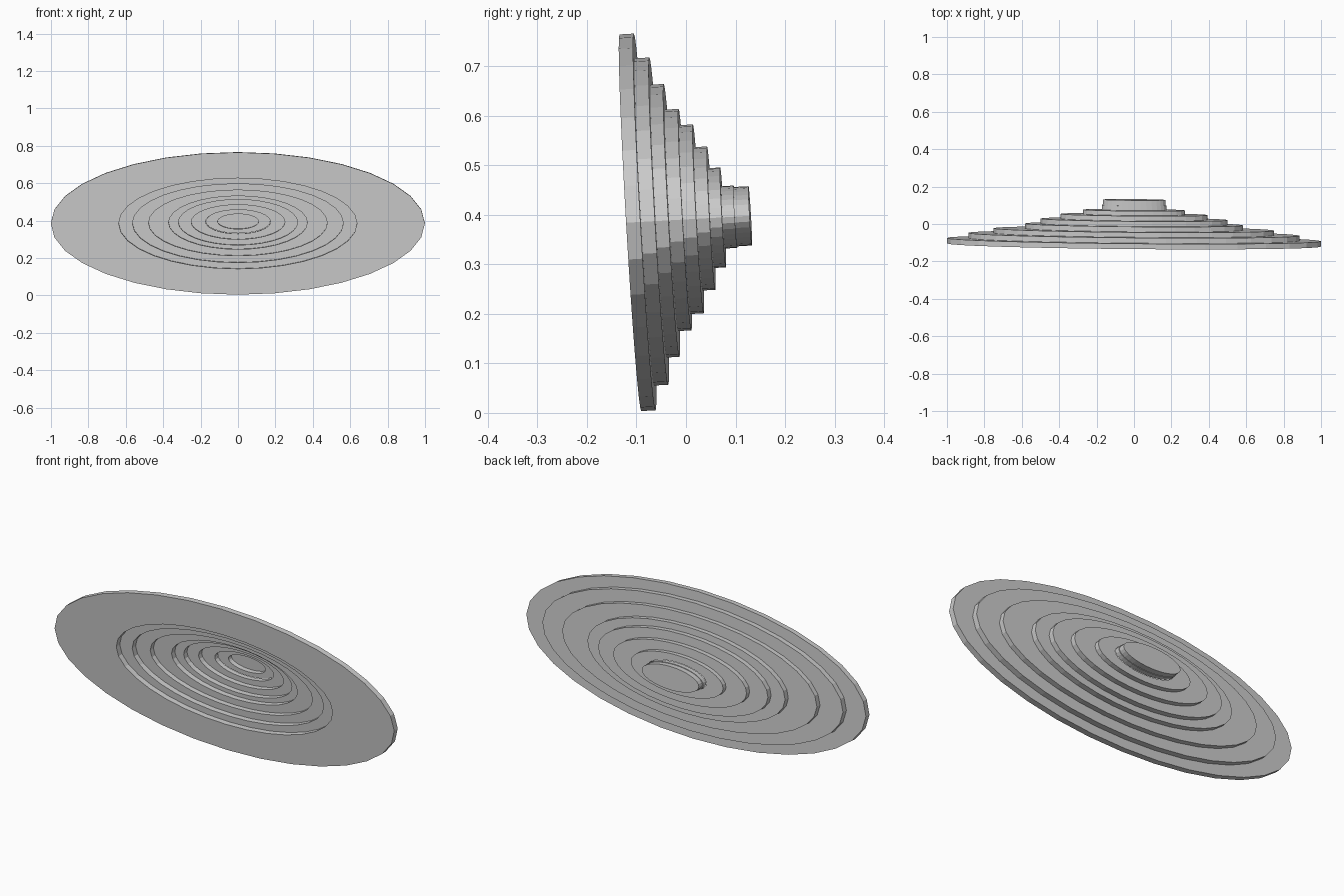
import bpy, bmesh
from math import sin, cos, pi, radians
from mathutils import Matrix, Vector

if "Cube" in bpy.data.objects:
    bpy.data.objects.remove(bpy.data.objects["Cube"])

SIDES = 32
HOLE = 0.637  # hole size relative to the outer size

# half width and half height of each stepped ring, front to back
SIZES = [(1.0, 0.381), (0.885, 0.331), (0.75, 0.276), (0.582, 0.224), (0.5, 0.191),
         (0.393, 0.145), (0.272, 0.101), (0.172, 0.063), (0.168, 0.060)]
# depth of the boundaries between rings
DEPTHS = [-0.1125, -0.0835, -0.055, -0.029, -0.002, 0.025, 0.051, 0.075, 0.100, 0.130]

# whole stack leans slightly forward and turns slightly
POSE = (Matrix.Translation((0, 0, 0.3905)) @ Matrix.Rotation(radians(-0.5), 4, 'Z')
        @ Matrix.Rotation(radians(3.3), 4, 'X'))


def ellipse(bm, rx, rz, y):
    return [bm.verts.new(POSE @ Vector((rx * cos(2 * pi * i / SIDES), y, rz * sin(2 * pi * i / SIDES))))
            for i in range(SIDES)]


def bridge(bm, a, b):
    for i in range(SIDES):
        j = (i + 1) % SIDES
        bm.faces.new((a[i], a[j], b[j], b[i]))


def slab(name, rx, rz, y0, y1, hole):
    bm = bmesh.new()
    front, back = ellipse(bm, rx, rz, y0), ellipse(bm, rx, rz, y1)
    bridge(bm, front, back)
    if hole:
        inner_front = ellipse(bm, rx * hole, rz * hole, y0)
        inner_back = ellipse(bm, rx * hole, rz * hole, y1)
        bridge(bm, inner_front, front)
        bridge(bm, back, inner_back)
        bridge(bm, inner_back, inner_front)
    else:
        bm.faces.new(front)
        bm.faces.new(back)
    bmesh.ops.recalc_face_normals(bm, faces=bm.faces)
    mesh = bpy.data.meshes.new(name)
    bm.to_mesh(mesh)
    bm.free()
    bpy.context.collection.objects.link(bpy.data.objects.new(name, mesh))


# stepped rings closed by a solid cap at the back
last = len(SIZES) - 1
for k, (rx, rz) in enumerate(SIZES):
    name = "end_cap" if k == last else f"step_ring_{k + 1}"
    slab(name, rx, rz, DEPTHS[k], DEPTHS[k + 1], 0 if k == last else HOLE)
